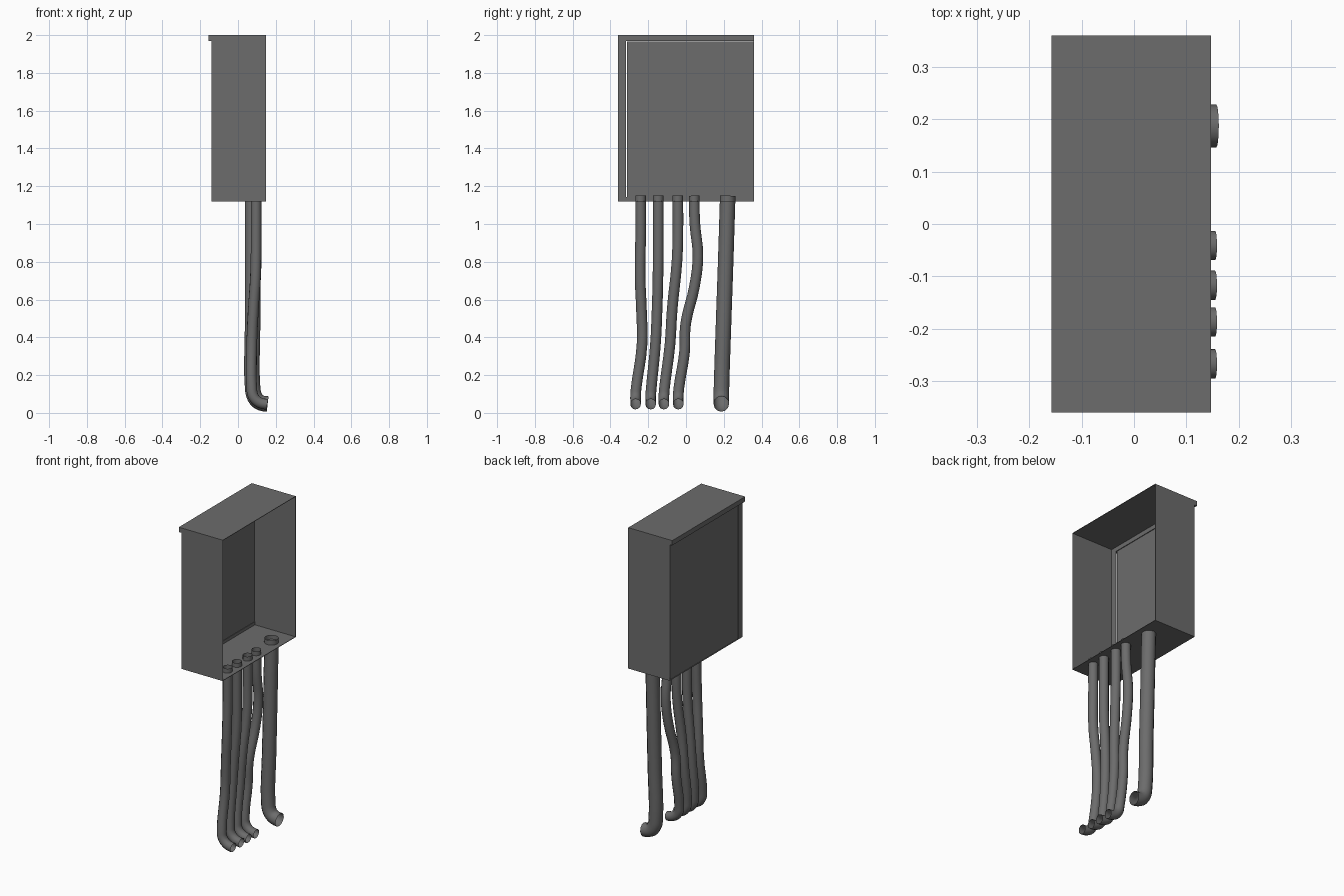
import bpy
import math

if "Cube" in bpy.data.objects:
    bpy.data.objects.remove(bpy.data.objects["Cube"])

grey = bpy.data.materials.new("dark_grey_metal")
grey.diffuse_color = (0.15, 0.15, 0.15, 1)
grey.use_nodes = True
grey.node_tree.nodes["Principled BSDF"].inputs["Base Color"].default_value = grey.diffuse_color


def box(name, x0, x1, y0, y1, z0, z1):
    bpy.ops.mesh.primitive_cube_add(size=1, location=((x0 + x1) / 2, (y0 + y1) / 2, (z0 + z1) / 2))
    ob = bpy.context.object
    ob.name = name
    ob.scale = (x1 - x0, y1 - y0, z1 - z0)
    bpy.ops.object.transform_apply(location=False, rotation=False, scale=True)
    ob.data.materials.append(grey)
    return ob


def pipe(name, pts, radius):
    cu = bpy.data.curves.new(name, 'CURVE')
    cu.dimensions = '3D'
    cu.bevel_depth = radius
    cu.bevel_resolution = 4
    cu.resolution_u = 4
    sp = cu.splines.new('BEZIER')
    sp.bezier_points.add(len(pts) - 1)
    for bp, p in zip(sp.bezier_points, pts):
        bp.co = p
        bp.handle_left_type = bp.handle_right_type = 'AUTO'
    ob = bpy.data.objects.new(name, cu)
    bpy.context.collection.objects.link(ob)
    bpy.ops.object.select_all(action='DESELECT')
    ob.select_set(True)
    bpy.context.view_layer.objects.active = ob
    bpy.ops.object.convert(target='MESH')
    ob = bpy.context.object
    ob.data.materials.clear()
    ob.data.materials.append(grey)
    bpy.ops.object.shade_smooth_by_angle(angle=math.radians(40))


# Cabinet shell, open towards +x
XF, XB, Y, Z0, Z1, T = -0.14, 0.147, 0.36, 1.12, 2.0, 0.003
box("cabinet_top", -0.157, XB, -Y, Y, Z1 - T, Z1)
box("cabinet_floor", XF, XB, -Y, Y, Z0, Z0 + T)
box("side_wall_left", XF, XB, -Y, -Y + T, Z0 + T, Z1 - T)
box("side_wall_right", XF, XB, Y - T, Y, Z0 + T, Z1 - T)

# Overhanging rain lip, door, hinge strip and sill
box("rain_lip", -0.157, XF + T, -Y, Y, 1.97, Z1 - T)
box("hinge_strip", XF, XF + T, -Y + T, -0.318, Z0 + T, 1.97)
box("door", XF, XF + T, -0.312, Y - T, 1.14, 1.966)
box("door_sill", XF + 0.004, XF + 0.007, -Y + T, Y - T, Z0 + T, 1.142)

# Cable pipes: side offset y at each height z, then a common elbow towards +x
runs = [
    [(1.15, -.24), (.95, -.24), (.72, -.243), (.55, -.236), (.36, -.233), (.13, -.264)],
    [(1.15, -.147), (.95, -.147), (.75, -.148), (.55, -.153), (.36, -.162), (.13, -.184)],
    [(1.15, -.043), (.95, -.043), (.80, -.048), (.55, -.073), (.36, -.085), (.13, -.114)],
    [(1.15, .043), (1.0, .047), (.83, .063), (.67, .045), (.47, -.002), (.32, -.008), (.13, -.038)],
]


def elbow(y):
    return [(.080, y, .09), (.102, y, .062), (.130, y, .049), (.155, y, .046)]


def run_x(z):
    # small pipes ease back from x 0.096 to 0.073 around mid height
    t = min(max((z - .42) / .35, 0), 1)
    return .073 + .023 * t


for i, run in enumerate(runs):
    pts = [(run_x(z), y, z) for z, y in run]
    pipe(f"cable_pipe_{i + 1}", pts + elbow(run[-1][1] - .003), .028)

big = [(.077, .221, 1.15), (.077, .21, .8), (.077, .198, .45), (.077, .188, .14)]
pipe("main_conduit", big + [(.086, .187, .09), (.106, .187, .062), (.132, .187, .05), (.157, .187, .047)], .041)
